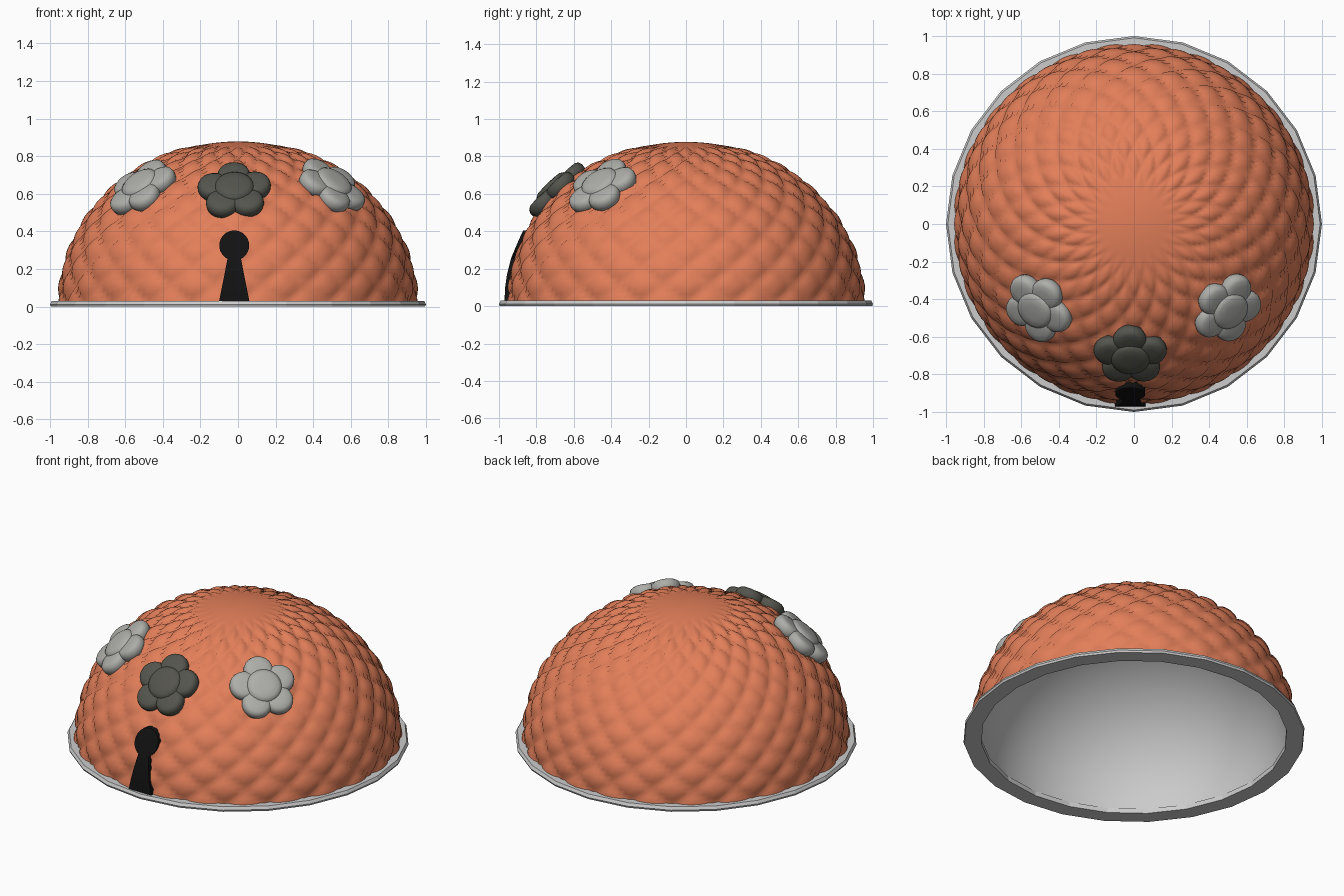
import bpy, bmesh
from math import sin, cos, pi, sqrt, radians
from mathutils import Vector, Matrix

if "Cube" in bpy.data.objects:
    bpy.data.objects.remove(bpy.data.objects["Cube"])

A, B, Z0 = 0.94, 0.855, 0.015   # dome half-width, height, base level


def material(name, rgb):
    m = bpy.data.materials.new(name)
    m.diffuse_color = (*rgb, 1)
    m.use_nodes = True
    m.node_tree.nodes["Principled BSDF"].inputs["Base Color"].default_value = m.diffuse_color
    return m


orange = material("orange", (0.76, 0.21, 0.10))
light = material("light_grey", (0.42, 0.42, 0.40))
dark = material("dark_grey", (0.09, 0.09, 0.075))
black = material("black", (0.006, 0.006, 0.006))


def finish(name, bm, mat=None, angle=None):
    bmesh.ops.recalc_face_normals(bm, faces=bm.faces[:])
    me = bpy.data.meshes.new(name)
    bm.to_mesh(me)
    bm.free()
    ob = bpy.data.objects.new(name, me)
    bpy.context.collection.objects.link(ob)
    if mat:
        me.materials.append(mat)
    if angle:
        bpy.ops.object.select_all(action='DESELECT')
        ob.select_set(True)
        bpy.context.view_layer.objects.active = ob
        bpy.ops.object.shade_smooth_by_angle(angle=radians(angle))
    return ob


def revolve(bm, rows, sides, point, close=False, cap=None):
    """Rings of vertices from point(row, angle), bridged with quads."""
    rings = [[bm.verts.new(point(r, 2 * pi * k / sides + pi / 2)) for k in range(sides)]
             for r in rows]
    pairs = list(zip(rings, rings[1:])) + ([(rings[-1], rings[0])] if close else [])
    for a, b in pairs:
        for k in range(sides):
            n = (k + 1) % sides
            bm.faces.new((a[k], a[n], b[n], b[k]))
    if cap:
        top = bm.verts.new(cap)
        for k in range(sides):
            bm.faces.new((rings[-1][k], rings[-1][(k + 1) % sides], top))


# Quilted outer dome: diamonds between two families of diagonal seams
def quilted(t, a):
    p, q = 12 * a / pi + 7 * t, 12 * a / pi - 7 * t
    fade = min(1, max(0, (0.87 - t) / 0.12))
    h = 0.022 * fade * sqrt(abs(sin(pi * p) * sin(pi * q)))
    h += 0.008 * (1 - fade)
    e = t * pi / 2
    return ((A + h) * cos(e) * cos(a), (A + h) * cos(e) * sin(a), Z0 + (B + h) * sin(e))


bm = bmesh.new()
revolve(bm, [i / 56 for i in range(56)], 192, quilted, cap=(0, 0, Z0 + B + 0.008))
finish("quilted_dome", bm, orange, 60)

# Smooth inner bowl
bm = bmesh.new()
revolve(bm, [i / 16 * pi / 2 for i in range(16)], 48,
        lambda e, a: (0.9 * cos(e) * cos(a), 0.9 * cos(e) * sin(a), 0.005 + 0.81 * sin(e)),
        cap=(0, 0, 0.815))
bmesh.ops.recalc_face_normals(bm, faces=bm.faces[:])
inner = finish("inner_bowl", bm, None, 60)
inner.data.flip_normals()

# Flat faceted base rim
bm = bmesh.new()
revolve(bm, [(0.895, 0), (0.995, 0), (1.0, 0.012), (0.99, 0.03), (0.895, 0.03)], 24,
        lambda r, a: (r[0] * cos(a), r[0] * sin(a), r[1]), close=True)
finish("base_rim", bm)


# Flowers: five pillow petals around a raised button
def pillow(bm, mat, r, h, sides=24):
    prof = [(0.7, -1), (0.93, -0.75), (1, -0.2), (1, 0.2), (0.93, 0.65), (0.75, 0.92), (0.4, 1)]
    sub = bmesh.new()
    revolve(sub, prof, sides,
            lambda p, a: mat @ Vector((r * p[0] * cos(a), r * p[0] * sin(a), h * p[1])),
            cap=mat @ Vector((0, 0, h * 1.03)))
    me = bpy.data.meshes.new("tmp")
    sub.to_mesh(me)
    sub.free()
    bm.from_mesh(me)
    bpy.data.meshes.remove(me)


def flower(name, direction, mat, spin):
    d = Vector(direction)
    s = 1 / sqrt((d.x ** 2 + d.y ** 2) / A ** 2 + d.z ** 2 / B ** 2)
    pos = d * s + Vector((0, 0, Z0))
    n = Vector((d.x / A ** 2, d.y / A ** 2, d.z / B ** 2)).normalized()
    x = Vector((0, 0, 1)).cross(n).normalized()
    frame = Matrix((x, n.cross(x), n)).transposed().to_4x4()
    frame.translation = pos
    bm = bmesh.new()
    for k in range(5):
        a = spin + 2 * pi * k / 5
        pillow(bm, frame @ Matrix.Translation((0.112 * cos(a), 0.112 * sin(a), 0.018))
               @ Matrix.Rotation(a, 4, 'Z'), 0.088, 0.04)
    pillow(bm, frame @ Matrix.Translation((0, 0, 0.035)), 0.107, 0.043)
    finish(name, bm, mat, 50)


flower("flower_left", (-0.55, -0.48, 0.665), light, pi / 2 + 0.2)
flower("flower_right", (0.53, -0.48, 0.665), light, pi / 2 + 0.1)
flower("flower_middle", (-0.02, -0.74, 0.635), dark, pi / 2 + 0.05)

# Keyhole: round head on a flared stem, bent to follow the dome
outline = [(0.080, 0.03), (0.066, 0.10), (0.052, 0.17), (0.036, 0.255)]
outline += [(0.08 * cos(a), 0.325 + 0.08 * sin(a))
            for a in [radians(d) for d in range(-55, 90, 16)]]


def front(x, z, off):
    e = sqrt(max(0, 1 - ((z - Z0) / B) ** 2))
    return -sqrt(max(0, (A * e) ** 2 - x * x)) - off


bm = bmesh.new()
rows = []
for w, z in outline:
    rows.append([bm.verts.new((-0.02 + x, front(x, z, o), z))
                 for x, o in ((-w, -0.02), (-w, 0.034), (w, 0.034), (w, -0.02))])
for a, b in zip(rows, rows[1:]):
    for k in range(4):
        n = (k + 1) % 4
        bm.faces.new((a[k], a[n], b[n], b[k]))
bm.faces.new(rows[0])
bm.faces.new(rows[-1])
finish("keyhole_door", bm, black, 30)
